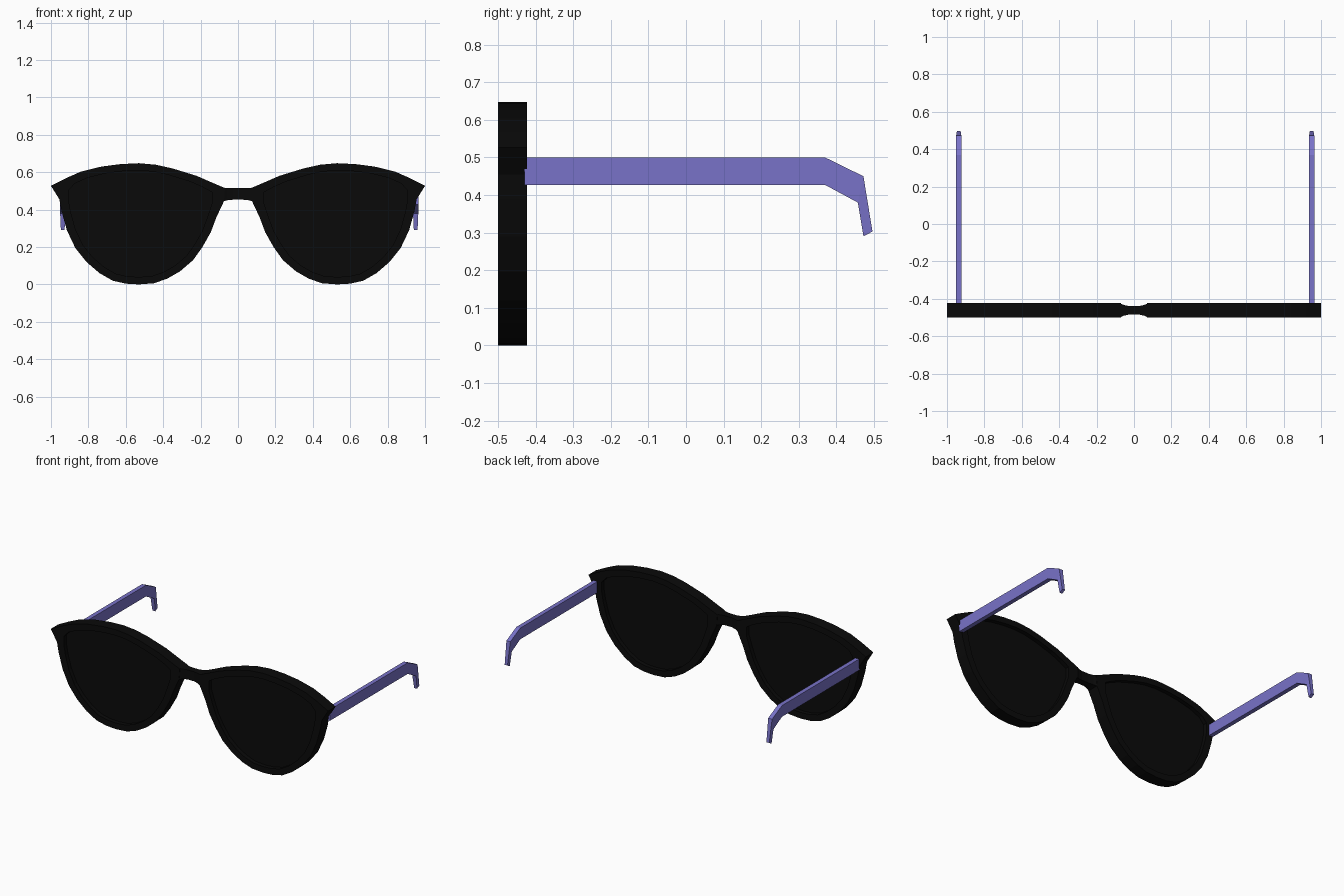
import bpy, bmesh
from mathutils import Vector

if "Cube" in bpy.data.objects:
    bpy.data.objects.remove(bpy.data.objects["Cube"])

FRONT, BACK = -0.5, -0.423
MID = (FRONT + BACK) / 2


def material(name, rgb):
    m = bpy.data.materials.new(name)
    m.diffuse_color = (*rgb, 1)
    m.use_nodes = True
    m.node_tree.nodes["Principled BSDF"].inputs["Base Color"].default_value = m.diffuse_color
    return m


black = material("black", (0.003, 0.003, 0.003))
violet = material("violet", (0.19, 0.17, 0.58))


def finish(name, bm, mat, mirror=False):
    bmesh.ops.recalc_face_normals(bm, faces=bm.faces)
    me = bpy.data.meshes.new(name)
    bm.to_mesh(me)
    bm.free()
    ob = bpy.data.objects.new(name, me)
    bpy.context.collection.objects.link(ob)
    me.materials.append(mat)
    if mirror:
        ob.modifiers.new("Mirror", 'MIRROR').use_mirror_merge = False
    return ob


def loft(name, sections, mat, closed=False, mirror=False):
    """Skin a row of matching cross-sections."""
    bm = bmesh.new()
    rings = [[bm.verts.new(p) for p in s] for s in sections]
    n = len(rings[0])
    pairs = list(zip(rings, rings[1:]))
    if closed:
        pairs.append((rings[-1], rings[0]))
    else:
        bm.faces.new(rings[0])
        bm.faces.new(rings[-1])
    for a, b in pairs:
        for i in range(n):
            j = (i + 1) % n
            bm.faces.new((a[i], a[j], b[j], b[i]))
    return finish(name, bm, mat, mirror)


# Outline of one cat-eye rim (x, z), clockwise from the bridge
outer = [(0.07, 0.515), (0.14, 0.545), (0.22, 0.58), (0.35, 0.62), (0.44, 0.64),
         (0.53, 0.648), (0.63, 0.643), (0.73, 0.63), (0.84, 0.603), (0.92, 0.568),
         (1.0, 0.527), (0.955, 0.455), (0.943, 0.39), (0.915, 0.29), (0.87, 0.195),
         (0.81, 0.12), (0.74, 0.06), (0.67, 0.02), (0.6, 0.004), (0.53, 0.0),
         (0.45, 0.006), (0.38, 0.03), (0.31, 0.07), (0.24, 0.13), (0.19, 0.2),
         (0.145, 0.28), (0.115, 0.36), (0.075, 0.445)]
centre = Vector((0.53, 0.33))
inner = []
for p in outer:
    q = centre + (Vector(p) - centre) * 0.88
    inner.append((min(max(q.x, 0.14), 0.905), q.y))

# Rims
loft("rim", [[(ox, FRONT, oz), (ox, BACK, oz), (ix, BACK, iz), (ix, FRONT, iz)]
             for (ox, oz), (ix, iz) in zip(outer, inner)],
     black, closed=True, mirror=True)

# Lenses, thin plates set inside the rims
loft("lens", [[(x, MID + d, z) for x, z in inner] for d in (-0.012, 0.012)],
     black, mirror=True)

# Bridge, pinched in the middle: x, half depth, bottom, top
stations = [(0.075, 0.0375, 0.445, 0.517), (0.055, 0.029, 0.45, 0.515),
            (0.025, 0.022, 0.453, 0.515)]
stations += [(-x, d, b, t) for x, d, b, t in reversed(stations)]
loft("bridge", [[(x, MID - d, b), (x, MID + d, b), (x, MID + d, t), (x, MID - d, t)]
                for x, d, b, t in stations], black)

# Temples: top (y, z), bottom (y, z), half width
arm = [((-0.43, 0.5), (-0.43, 0.427), 0.014),
       ((0.37, 0.5), (0.37, 0.427), 0.014),
       ((0.472, 0.45), (0.457, 0.38), 0.014),
       ((0.496, 0.303), (0.472, 0.29), 0.010)]
for name, cx in (("left_temple", -0.937), ("right_temple", 0.95)):
    loft(name, [[(cx - w, *t), (cx + w, *t), (cx + w, *b), (cx - w, *b)]
                for t, b, w in arm], violet)
